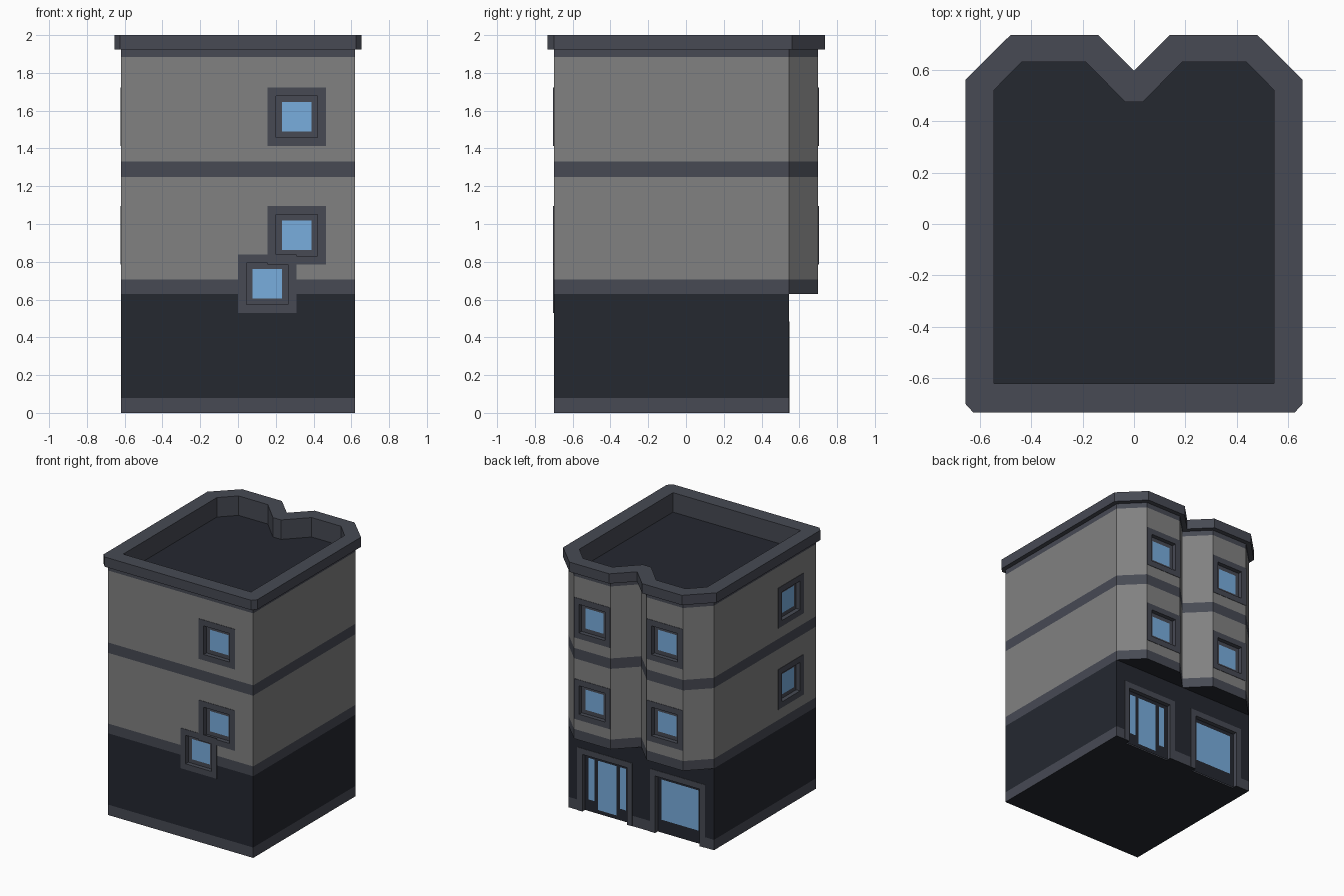
import bpy, bmesh
from math import pi
from mathutils import Matrix, Vector

if "Cube" in bpy.data.objects:
    bpy.data.objects.remove(bpy.data.objects["Cube"])


def material(name, rgb):
    m = bpy.data.materials.new(name)
    m.diffuse_color = (*rgb, 1)
    m.use_nodes = True
    m.node_tree.nodes["Principled BSDF"].inputs["Base Color"].default_value = m.diffuse_color
    return m


WALL = material("wall_grey", (0.22, 0.22, 0.22))
TRIM = material("trim_slate", (0.063, 0.068, 0.088))
DARK = material("dark_navy", (0.018, 0.021, 0.030))
GLASS = material("glass_blue", (0.19, 0.42, 0.73))
MATS = [WALL, TRIM, DARK, GLASS]
W, T, D, G = range(4)


def make_object(name, bm, mats=MATS):
    mesh = bpy.data.meshes.new(name)
    bm.to_mesh(mesh)
    bm.free()
    for m in mats:
        mesh.materials.append(m)
    ob = bpy.data.objects.new(name, mesh)
    bpy.context.collection.objects.link(ob)
    return ob


def mirrored(half):
    """Full outline from its right half, running counter-clockwise."""
    return half + [(-x, y) for x, y in reversed(half)]


def loft(name, levels, sides, cap):
    """Stack outlines given as (half outline, z); colour each side strip."""
    bm = bmesh.new()
    rings = [[bm.verts.new((x, y, z)) for x, y in mirrored(half)] for half, z in levels]
    n = len(rings[0])
    for a, b, mat in zip(rings, rings[1:], sides):
        for i in range(n):
            j = (i + 1) % n
            bm.faces.new((a[i], a[j], b[j], b[i])).material_index = mat
    bm.faces.new(rings[0][::-1]).material_index = cap
    bm.faces.new(rings[-1]).material_index = cap
    bmesh.ops.remove_doubles(bm, verts=bm.verts[:], dist=1e-5)
    bmesh.ops.recalc_face_normals(bm, faces=bm.faces[:])
    return make_object(name, bm)


# Ground floor with skirting
base = [(0.62, -0.70), (0.62, 0.545)]
ground = loft("ground_floor", [(base, 0), (base, 0.08), (base, 0.63)], [T, D], D)

# Upper floors with two rear bays, trim bands, overhanging parapet and sunken roof
wall = [(0.62, -0.70), (0.62, -0.70), (0.62, 0.545), (0.465, 0.70), (0.155, 0.70), (0, 0.545)]
cap = [(0.625, -0.733), (0.655, -0.70), (0.655, 0.562), (0.48, 0.735), (0.14, 0.735), (0, 0.595)]
inner = [(0.545, -0.62), (0.545, -0.62), (0.545, 0.52), (0.437, 0.63), (0.187, 0.63), (0.035, 0.475)]
upper = loft("upper_floors",
             [(wall, z) for z in (0.63, 0.705, 1.25, 1.33, 1.885, 1.925)]
             + [(cap, 1.925), (cap, 2.0), (inner, 2.0), (inner, 1.85)],
             [T, W, T, W, T, T, T, T, T], D)

cutters = bmesh.new()
RECESS, PROUD, EDGE = 0.03, 0.003, 0.045


def opening(name, loc, turn, x, z0, z1, panes, to_ground=False, panel=T):
    """Framed recess facing local -y; x is the half width, z0..z1 the hole."""
    place = Matrix.Translation(Vector(loc)) @ Matrix.Rotation(turn, 4, 'Z')
    bm = bmesh.new()

    def rect(x0, x1, a, b, y):
        return [bm.verts.new((u, y, v)) for u, v in ((x0, a), (x1, a), (x1, b), (x0, b))]

    xo, zo = x + EDGE, z0 if to_ground else z0 - EDGE
    rings = [rect(-xo, xo, zo, z1 + EDGE, 0), rect(-xo, xo, zo, z1 + EDGE, -PROUD),
             rect(-x, x, z0, z1, -PROUD), rect(-x, x, z0, z1, RECESS)]
    for a, b in zip(rings, rings[1:]):
        for i in range(4):
            j = (i + 1) % 4
            if to_ground and i == 0:
                continue
            bm.faces.new((a[i], a[j], b[j], b[i])).material_index = T
    bm.faces.new(rings[-1]).material_index = panel
    for p in panes:
        bm.faces.new(rect(*p, RECESS - 0.002)).material_index = G
    bm.transform(place)
    make_object(name, bm)

    # Matching hole in the wall
    lo, hi = (z0 - 0.05 if to_ground else z0 - 0.002), z1 + 0.002
    size = Matrix.Diagonal((2 * x + 0.004, 0.14, hi - lo, 1))
    bmesh.ops.create_cube(cutters, size=1,
                          matrix=place @ Matrix.Translation((0, -0.03, (lo + hi) / 2)) @ size)


# Square windows: front, left side and both rear bays
spots = [("stair_window", (0.155, -0.70, 0.683), 0)]
for floor, z in (("lower", 0.94), ("upper", 1.567)):
    spots += [(f"front_window_{floor}", (0.31, -0.70, z), 0),
              (f"side_window_{floor}", (-0.62, -0.39, z), -pi / 2),
              (f"bay_window_right_{floor}", (0.31, 0.70, z), pi),
              (f"bay_window_left_{floor}", (-0.31, 0.70, z), pi)]
for name, loc, turn in spots:
    opening(name, loc, turn, 0.11, -0.11, 0.11, [(-0.078, 0.078, -0.078, 0.078)])

# Rear entrance with side lights, and shop window
opening("entrance_door", (0.31, 0.545, 0), pi, 0.19, 0, 0.44,
        [(-0.08, 0.08, 0.03, 0.41), (-0.16, -0.11, 0.09, 0.41), (0.11, 0.16, 0.09, 0.41)],
        to_ground=True, panel=D)
opening("shop_window", (-0.31, 0.545, 0), pi, 0.19, 0, 0.44,
        [(-0.157, 0.157, 0.10, 0.41)], to_ground=True, panel=D)

# Cut the recesses
cutter = make_object("opening_cutter", cutters, [TRIM])
cutter.hide_render = True
cutter.display_type = 'WIRE'
for ob in (ground, upper):
    mod = ob.modifiers.new("openings", 'BOOLEAN')
    mod.operation, mod.solver, mod.object = 'DIFFERENCE', 'EXACT', cutter
